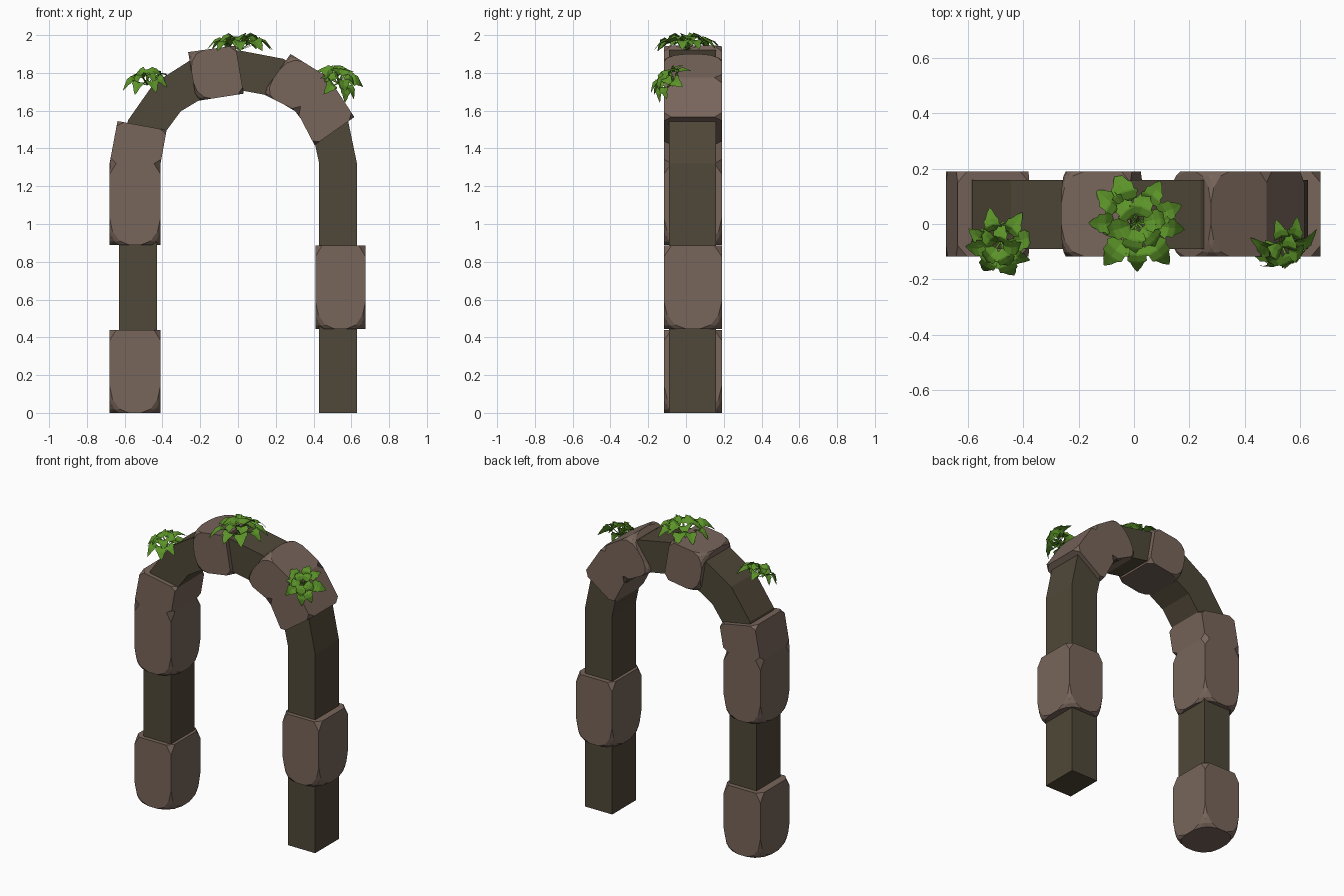
import bpy, bmesh, math, random
from mathutils import Vector, Matrix

if "Cube" in bpy.data.objects:
    bpy.data.objects.remove(bpy.data.objects["Cube"])

random.seed(4)


def material(name, rgb):
    m = bpy.data.materials.new(name)
    m.diffuse_color = (*rgb, 1)
    m.use_nodes = True
    m.node_tree.nodes["Principled BSDF"].inputs["Base Color"].default_value = m.diffuse_color
    return m


CORE = material("dark_brown", (0.080, 0.064, 0.040))
STONE = material("stone_brown", (0.185, 0.130, 0.103))
LEAF = material("leaf_green", (0.105, 0.290, 0.022))


def finish(name, bm, mat):
    mesh = bpy.data.meshes.new(name)
    bm.to_mesh(mesh)
    bm.free()
    mesh.materials.append(mat)
    ob = bpy.data.objects.new(name, mesh)
    bpy.context.collection.objects.link(ob)
    return ob


def sweep(sections, y0, y1):
    """Box-section bar through (inner, outer) point pairs in the xz plane."""
    bm = bmesh.new()
    rings = []
    for (xi, zi), (xo, zo) in sections:
        rings.append([bm.verts.new(p) for p in
                      ((xi, y0, zi), (xo, y0, zo), (xo, y1, zo), (xi, y1, zi))])
    for a, b in zip(rings, rings[1:]):
        for k in range(4):
            j = (k + 1) % 4
            bm.faces.new((a[k], a[j], b[j], b[k]))
    bm.faces.new(rings[0])
    bm.faces.new(rings[-1])
    bmesh.ops.recalc_face_normals(bm, faces=bm.faces)
    return bm, rings


# Core: square legs joined by an eight-sided half arch
core = [((-0.43, 0.2), (-0.63, 0.2))]
for i in range(9):
    a = math.pi * (1 - i / 8)
    c, s = math.cos(a), math.sin(a)
    core.append(((0.43 * c, 1.32 + 0.39 * s), (0.63 * c, 1.32 + 0.60 * s)))
core.append(((0.43, 0), (0.63, 0)))
bm, _ = sweep(core, -0.09, 0.16)
finish("arch_core", bm, CORE)


# Stones: bars with cut corners, the first end worn the most
def stone(name, sections):
    bm, rings = sweep(sections, -0.117, 0.19)
    for ring, pct, seg in [(r, 13, 1) for r in rings[1:]] + [(rings[0], 38, 3)]:
        bmesh.ops.bevel(bm, geom=ring, offset=pct, offset_type='PERCENT',
                        segments=seg, profile=0.5, affect='VERTICES')
    bmesh.ops.recalc_face_normals(bm, faces=bm.faces)
    finish(name, bm, STONE)


stone("left_base_stone", [((-.41, 0), (-.68, 0)), ((-.41, .44), (-.68, .44))])
stone("left_bent_stone", [((-.41, .89), (-.68, .89)), ((-.41, 1.32), (-.68, 1.32)),
                          ((-.378, 1.497), (-.638, 1.545))])
stone("right_leg_stone", [((.41, .445), (.675, .445)), ((.41, .885), (.675, .885))])
stone("top_stone", [((-.22, 1.651), (-.264, 1.91)), ((.03, 1.69), (-.013, 1.945))])
stone("right_bent_stone", [((.13, 1.69), (.278, 1.90)), ((.31, 1.60), (.48, 1.775)),
                           ((.405, 1.418), (.616, 1.566))])

# Leaf outline: (position along the leaf, half width), with notched lobes
OUTLINE = [(0, .02), (.12, .34), (.34, .46), (.40, .36), (.62, .38),
           (.68, .27), (.86, .16), (1, 0.01)]


def plant(name, centre, normal, radius, height, rings):
    """Rosette of folded, drooping leaves around a normal."""
    bm = bmesh.new()
    rot = Vector((0, 0, 1)).rotation_difference(Vector(normal)).to_matrix().to_4x4()
    place = Matrix.Translation(centre) @ rot
    for count, r0, r1, lift in rings:
        for i in range(count):
            ang = (i + random.uniform(-.2, .2)) * math.tau / count + lift * 3
            turn = place @ Matrix.Rotation(ang, 4, 'Z')
            end = r1 * random.uniform(.86, 1.0) * radius
            start = r0 * radius
            length = end - start
            roll = random.uniform(-.35, .35)
            rows = []
            for t, w in OUTLINE:
                x = start + length * t
                mid = height * (lift + .45 * math.sin(math.pi * (.15 + .95 * t)))
                half = w * length * .95
                rows.append([bm.verts.new(turn @ Vector(
                    (x - .12 * half * abs(sd), sd * half,
                     mid + half * (.22 * abs(sd) + roll * sd)))) for sd in (-1, 0, 1)])
            for a, b in zip(rows, rows[1:]):
                for k in (0, 1):
                    bm.faces.new((a[k], b[k], b[k + 1], a[k + 1]))
            # thin stem from the plant's centre
            s = [bm.verts.new(turn @ Vector(p)) for p in
                 ((0, -.004, 0), (0, .004, 0),
                  (start + .01, .004, height * (lift + .2)),
                  (start + .01, -.004, height * (lift + .2)))]
            bm.faces.new((s[0], s[3], s[2], s[1]))
    finish(name, bm, LEAF)


# Three plants growing on the arch
plant("top_plant", (0.01, 0.005, 1.92), (0, -.03, 1), .20, .085,
      [(9, .40, 1.0, .15), (6, .12, .68, .4)])
plant("left_plant", (-.48, -.06, 1.735), (-.15, -.35, 1), .142, .08,
      [(8, .35, 1.0, .1), (5, .10, .68, .45)])
plant("right_plant", (.53, -.065, 1.745), (.3, -.65, .6), .142, .07,
      [(8, .35, 1.0, .1), (5, .10, .68, .45)])
